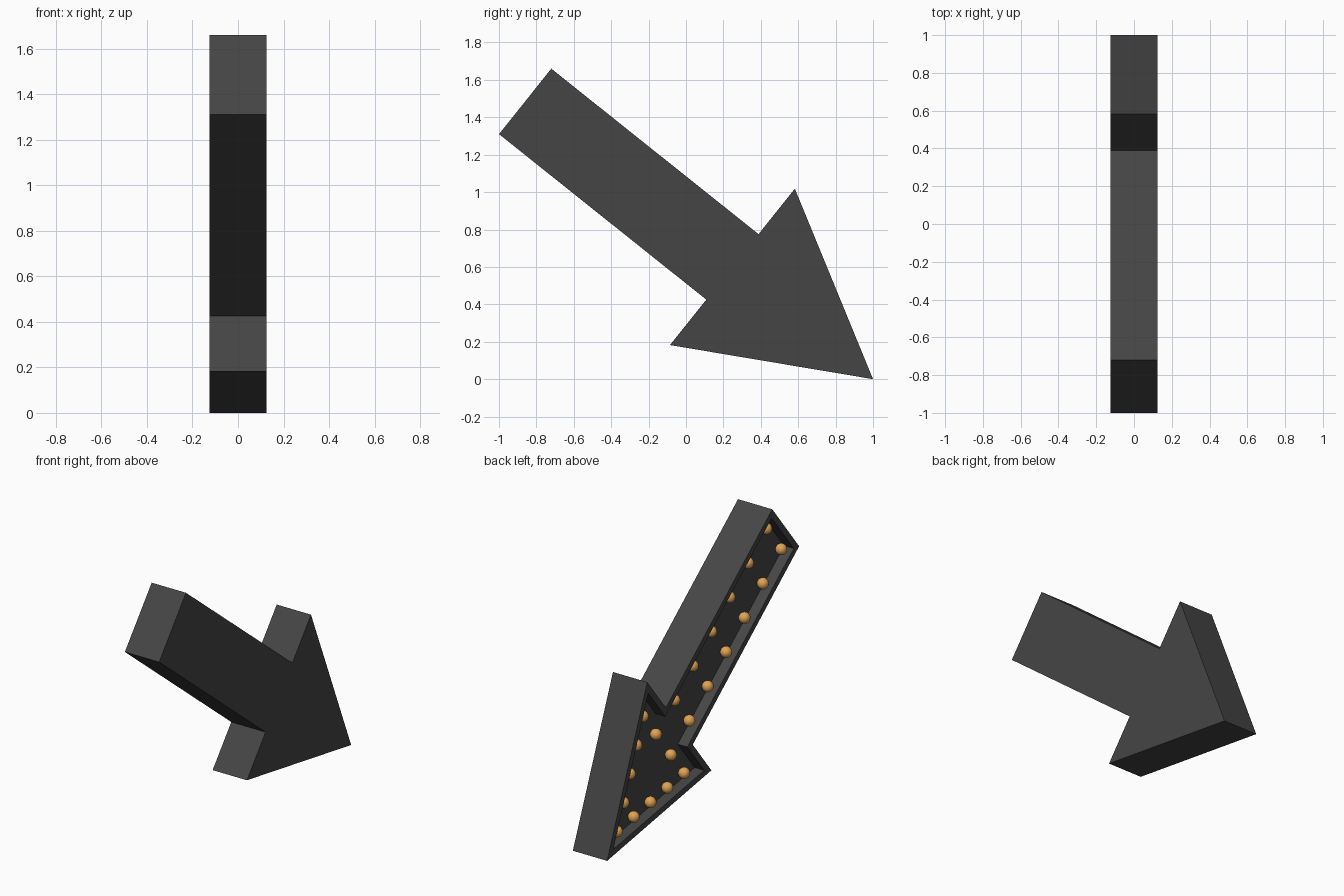
import bpy, bmesh
from mathutils import Vector

if "Cube" in bpy.data.objects:
    bpy.data.objects.remove(bpy.data.objects["Cube"])

HALF = 0.125                      # half thickness in x
RIM, DEPTH = 0.04, 0.07           # rim width and recess depth
BULB_R = 0.036
tail, tip = Vector((0, -0.86, 1.485)), Vector((0, 1.0, 0.0))
along = (tip - tail).normalized()
across = Vector((0, -along.z, along.y))
length = (tip - tail).length


def place(s, n, x):
    """Point at distance s along the arrow and n across it."""
    return tail + along * s + across * n + Vector((x, 0, 0))


def material(name, color):
    m = bpy.data.materials.new(name)
    m.diffuse_color = color
    m.use_nodes = True
    m.node_tree.nodes["Principled BSDF"].inputs["Base Color"].default_value = m.diffuse_color
    return m


def finish(bm, name, mat):
    me = bpy.data.meshes.new(name)
    bm.to_mesh(me)
    bm.free()
    me.materials.append(mat)
    ob = bpy.data.objects.new(name, me)
    bpy.context.collection.objects.link(ob)
    return ob


dark = material("dark_metal", (0.06, 0.06, 0.06, 1))
amber = material("amber_glass", (0.75, 0.37, 0.09, 1))

# Arrow-shaped box, with the open face on -x
half = [(0, 0.224), (1.418, 0.224), (1.418, 0.535), (length, 0)]
outline = half + [(s, -n) for s, n in reversed(half[:-1])]
bm = bmesh.new()
face = bm.faces.new([bm.verts.new(place(s, n, -HALF)) for s, n in outline])
ext = bmesh.ops.extrude_face_region(bm, geom=[face], use_keep_orig=True)
bmesh.ops.translate(bm, vec=(2 * HALF, 0, 0),
                    verts=[g for g in ext["geom"] if isinstance(g, bmesh.types.BMVert)])
bmesh.ops.recalc_face_normals(bm, faces=bm.faces[:])

# Rim and sunken floor
bm.normal_update()
front = min(bm.faces, key=lambda f: f.calc_center_median().x)
bmesh.ops.inset_region(bm, faces=[front], thickness=RIM, use_even_offset=True)
ext = bmesh.ops.extrude_face_region(bm, geom=[front])
bmesh.ops.translate(bm, vec=(DEPTH, 0, 0),
                    verts=[g for g in ext["geom"] if isinstance(g, bmesh.types.BMVert)])
if front.is_valid:
    bmesh.ops.delete(bm, geom=[front], context='FACES_ONLY')
bmesh.ops.recalc_face_normals(bm, faces=bm.faces[:])
finish(bm, "arrow_box", dark)

# Bulbs: two rows on the shaft, two along the head edges, one at the tip
spots = [(0.09 + i * 0.245, 0.125) for i in range(7)]
spots += [(1.56 + i * 0.155, 0.345 - i * 0.08625) for i in range(4)]
spots += [(s, -n) for s, n in spots] + [(2.18, 0)]
bm = bmesh.new()
for s, n in spots:
    ball = bmesh.ops.create_uvsphere(bm, u_segments=20, v_segments=12, radius=BULB_R)
    bmesh.ops.translate(bm, verts=ball["verts"], vec=place(s, n, -HALF + 0.038))
for f in bm.faces:
    f.smooth = True
finish(bm, "bulbs", amber)
